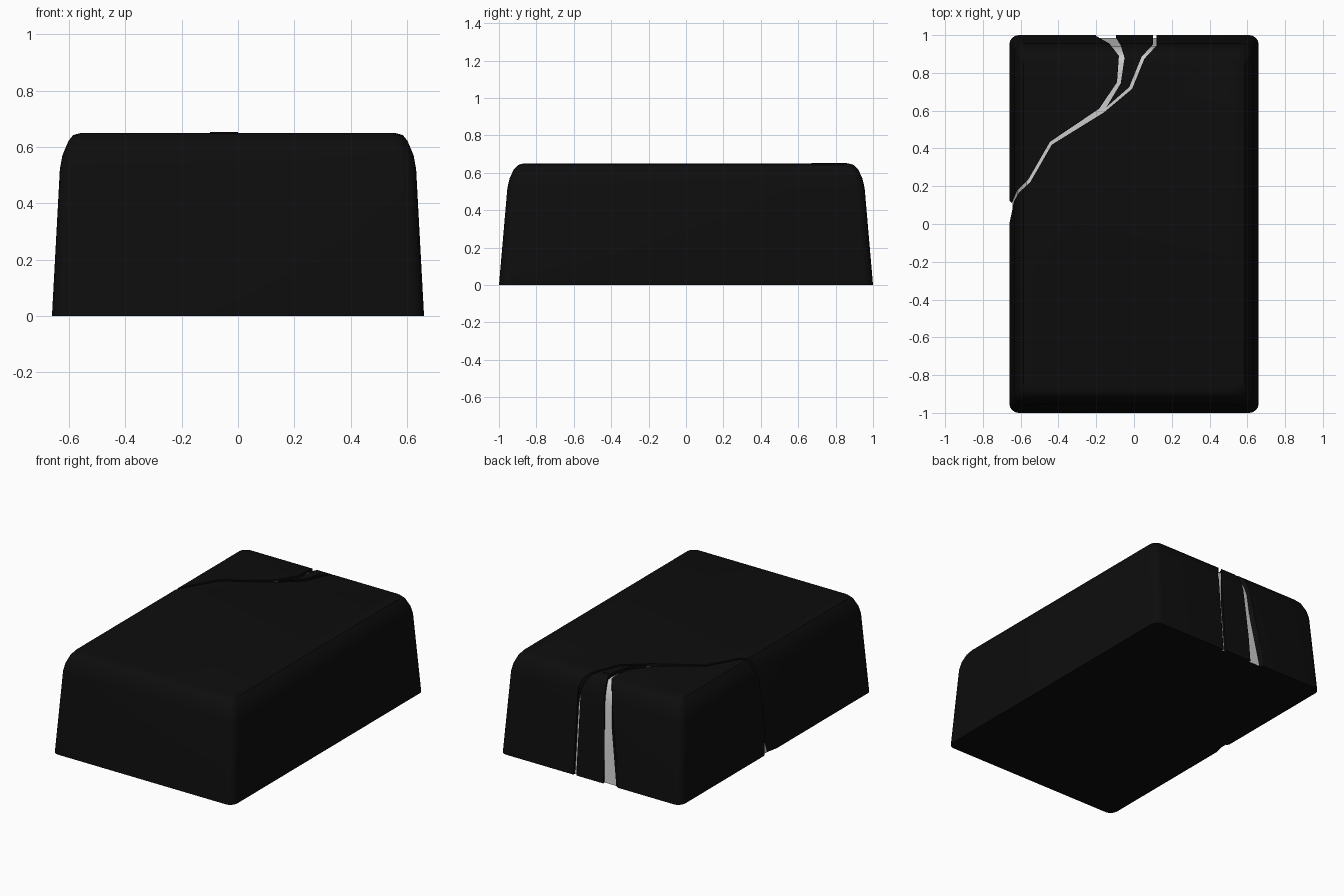
import bpy, bmesh, math

if "Cube" in bpy.data.objects:
    bpy.data.objects.remove(bpy.data.objects["Cube"])

def material(name, v):
    m = bpy.data.materials.new(name)
    m.diffuse_color = (v, v, v, 1)
    m.use_nodes = True
    m.node_tree.nodes["Principled BSDF"].inputs["Base Color"].default_value = m.diffuse_color
    return m

black = material("black", 0.004)
grey = material("grey", 0.8)

def finish(name, bm, mats):
    bmesh.ops.recalc_face_normals(bm, faces=bm.faces[:])
    me = bpy.data.meshes.new(name)
    bm.to_mesh(me)
    bm.free()
    for m in mats:
        me.materials.append(m)
    ob = bpy.data.objects.new(name, me)
    bpy.context.collection.objects.link(ob)
    return ob

def rounded_block(name, rings, mats, r=0.05, seg=4):
    """Stack rounded rectangles given as (half x, half y, z)."""
    bm = bmesh.new()
    loops = []
    for hx, hy, z in rings:
        loop = []
        for q, (sx, sy) in enumerate([(1, 1), (-1, 1), (-1, -1), (1, -1)]):
            for i in range(seg + 1):
                a = math.pi / 2 * (q + i / seg)
                loop.append(bm.verts.new((sx * (hx - r) + r * math.cos(a),
                                          sy * (hy - r) + r * math.sin(a), z)))
        loops.append(loop)
    n = len(loops[0])
    for a, b in zip(loops, loops[1:]):
        for i in range(n):
            j = (i + 1) % n
            bm.faces.new((a[i], a[j], b[j], b[i]))
    bm.faces.new(loops[0][::-1])
    bm.faces.new(loops[-1])
    return finish(name, bm, mats)

def prism(name, outline, z0, z1, mats):
    bm = bmesh.new()
    f = bm.faces.new([bm.verts.new((x, y, z0)) for x, y in outline])
    up = bmesh.ops.extrude_face_region(bm, geom=[f])["geom"]
    bmesh.ops.translate(bm, vec=(0, 0, z1 - z0),
                        verts=[v for v in up if isinstance(v, bmesh.types.BMVert)])
    return finish(name, bm, mats)

def subtract(ob, cutter):
    md = ob.modifiers.new("cut", "BOOLEAN")
    md.operation, md.solver, md.object = "DIFFERENCE", "EXACT", cutter
    md.material_mode = "TRANSFER"
    bpy.context.view_layer.objects.active = ob
    bpy.ops.object.modifier_apply(modifier=md.name)
    bpy.data.objects.remove(cutter)

# Tapered block with rounded top edge
profile = [(0.66, 1.0, 0), (0.632, 0.955, 0.52), (0.623, 0.943, 0.57),
           (0.602, 0.92, 0.62), (0.585, 0.898, 0.642), (0.555, 0.87, 0.65)]
block = rounded_block("cracked_block", profile, [black, grey])

# Groove floor: the block inset, extended below the ground
d = 0.016
inset = [(x - d, y - d, z - d) for x, y, z in profile]
inset[0] = (0.66 - d, 1 - d, 0)
core = rounded_block("groove_floor", [(0.665 - d, 1.008 - d, -0.1)] + inset, [grey])

# Forked crack running from the left side to the back
crack = [(-0.7, -0.03), (-0.66, 0), (-0.635, 0.12), (-0.61, 0.165), (-0.55, 0.22),
         (-0.435, 0.42), (-0.16, 0.59), (-0.01, 0.715), (0.055, 0.875), (0.12, 0.945),
         (0.12, 1.05), (0.1, 1.05), (0.1, 0.95), (0.04, 0.885), (-0.025, 0.725),
         (-0.145, 0.62), (-0.07, 0.745), (-0.05, 0.88), (-0.07, 0.945), (-0.095, 0.985),
         (-0.1, 1.05), (-0.2, 1.05), (-0.2, 0.995), (-0.13, 0.955), (-0.08, 0.89),
         (-0.09, 0.75), (-0.185, 0.61), (-0.445, 0.435), (-0.56, 0.235), (-0.62, 0.175),
         (-0.647, 0.11), (-0.66, 0.125), (-0.7, 0.13)]
cutter = prism("crack_cutter", crack, -0.05, 0.8, [black])
subtract(cutter, core)
subtract(block, cutter)

# Slightly raised chip between the two branches
prism("raised_chip", [(-0.1, 0.67), (-0.03, 0.73), (0.0, 0.8), (0.0, 0.86), (-0.045, 0.86),
                      (-0.065, 0.745)], 0.642, 0.653, [black])

bpy.ops.object.select_all(action="DESELECT")
block.select_set(True)
bpy.context.view_layer.objects.active = block
bpy.ops.object.shade_smooth_by_angle(angle=math.radians(30))
